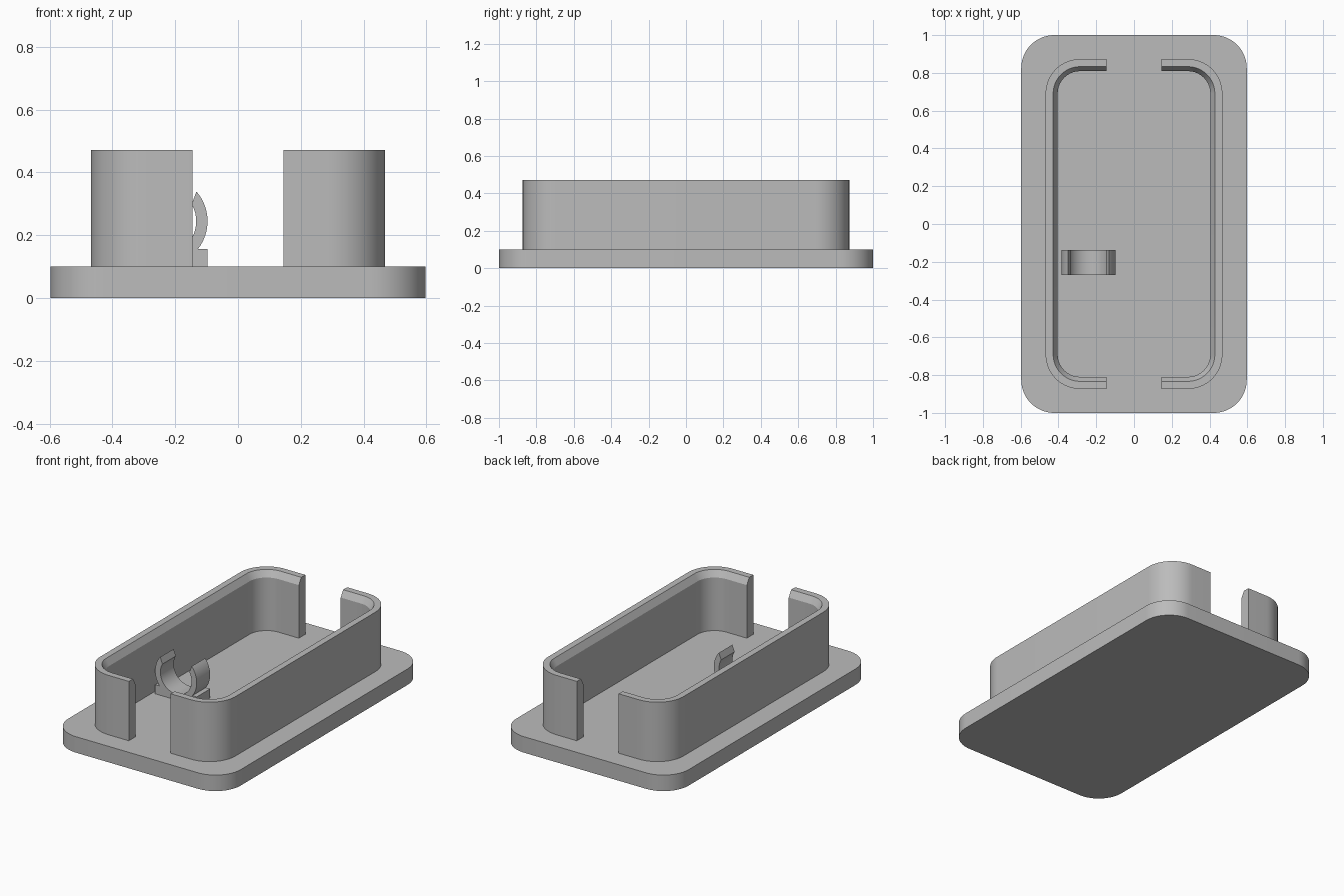
import bpy, bmesh, math

if "Cube" in bpy.data.objects:
    bpy.data.objects.remove(bpy.data.objects["Cube"])

BASE_TOP = 0.10
WALL_TOP = 0.472
GAP = 0.145            # half width of the opening between the two walls

grey = bpy.data.materials.new("plain grey")
grey.diffuse_color = (0.5, 0.5, 0.5, 1)
grey.use_nodes = True
grey.node_tree.nodes["Principled BSDF"].inputs["Base Color"].default_value = grey.diffuse_color


def finish(name, bm):
    """Turn a bmesh into a grey object, smooth with sharp edges kept."""
    bmesh.ops.recalc_face_normals(bm, faces=bm.faces)
    mesh = bpy.data.meshes.new(name)
    bm.to_mesh(mesh)
    bm.free()
    mesh.materials.append(grey)
    obj = bpy.data.objects.new(name, mesh)
    bpy.context.collection.objects.link(obj)
    bpy.ops.object.select_all(action='DESELECT')
    obj.select_set(True)
    bpy.context.view_layer.objects.active = obj
    bpy.ops.object.shade_smooth_by_angle(angle=math.radians(25))
    return obj


def arc(cx, cy, r, a0, a1, n):
    return [(cx + r * math.cos(math.radians(a0 + (a1 - a0) * i / n)),
             cy + r * math.sin(math.radians(a0 + (a1 - a0) * i / n)))
            for i in range(n + 1)]


def extrude(name, points, direction):
    bm = bmesh.new()
    face = bm.faces.new([bm.verts.new(p) for p in points])
    new = bmesh.ops.extrude_face_region(bm, geom=[face])["geom"]
    verts = [v for v in new if isinstance(v, bmesh.types.BMVert)]
    bmesh.ops.translate(bm, verts=verts, vec=direction)
    return finish(name, bm)


# Base plate: rounded rectangle
hx, hy, r = 0.597, 1.0, 0.175
outline = []
for sx, sy, start in ((1, 1, 0), (-1, 1, 90), (-1, -1, 180), (1, -1, 270)):
    outline += arc(sx * (hx - r), sy * (hy - r), r, start, start + 90, 16)
extrude("base_plate", [(x, y, 0) for x, y in outline], (0, 0, BASE_TOP))


# Walls: C-shaped sweep of a section with a chamfered inner rim
def wall_path(inset, side):
    hx, hy, r = 0.468 - inset, 0.873 - inset, 0.182 - inset
    pts = [(GAP, -hy)]
    pts += arc(hx - r, -(hy - r), r, -90, 0, 16)
    pts += arc(hx - r, hy - r, r, 0, 90, 16)
    pts += [(GAP, hy)]
    return [(side * x, y) for x, y in pts]


section = [(0, BASE_TOP), (0, WALL_TOP), (0.04, WALL_TOP),
           (0.064, WALL_TOP - 0.04), (0.064, BASE_TOP)]
for name, side in (("left_wall", -1), ("right_wall", 1)):
    bm = bmesh.new()
    rows = [[bm.verts.new((x, y, z)) for x, y in wall_path(inset, side)]
            for inset, z in section]
    for i, row in enumerate(rows):
        nxt = rows[(i + 1) % len(rows)]
        for j in range(len(row) - 1):
            bm.faces.new((row[j], row[j + 1], nxt[j + 1], nxt[j]))
    bm.faces.new([row[0] for row in rows])
    bm.faces.new([row[-1] for row in rows])
    finish(name, bm)

# Snap clip: open ring on a small foot, one profile extruded along y
cx, cz, outer, inner = -0.241, 0.245, 0.144, 0.108
foot_top = 0.157
foot_angle = math.degrees(math.asin((foot_top - cz) / outer))
profile = [(cx - outer, BASE_TOP), (cx + outer, BASE_TOP), (cx + outer, foot_top)]
profile += arc(cx, cz, outer, foot_angle, 41, 16)
profile += arc(cx, cz, inner, 30, -210, 40)
profile += arc(cx, cz, outer, 139, 180 - foot_angle, 16)
profile += [(cx - outer, foot_top)]
extrude("snap_clip", [(x, -0.27, z) for x, z in profile], (0, 0.133, 0))
